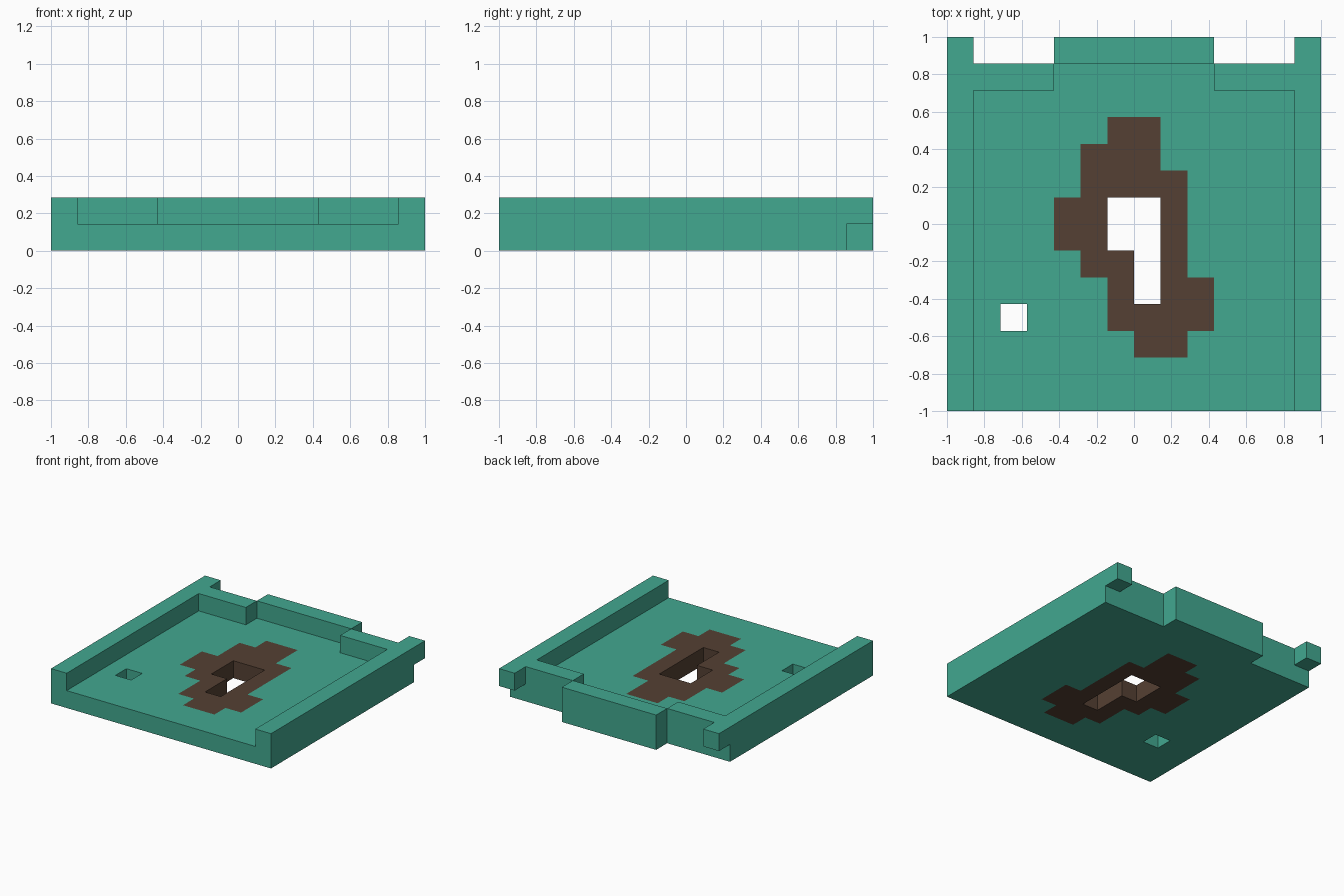
import bpy, bmesh
from mathutils import Vector

if "Cube" in bpy.data.objects:
    bpy.data.objects.remove(bpy.data.objects["Cube"], do_unlink=True)

U = 1 / 7  # size of one building block


def material(name, rgb):
    m = bpy.data.materials.new(name)
    m.use_nodes = True
    m.diffuse_color = (*rgb, 1)
    m.node_tree.nodes["Principled BSDF"].inputs["Base Color"].default_value = (*rgb, 1)
    return m


def blocks(x0, x1, y0, y1, z0=0, z1=1):
    """All block cells inside a box given in block units."""
    return {(x, y, z) for x in range(x0, x1) for y in range(y0, y1) for z in range(z0, z1)}


# Brown patch, row by row
patch = (blocks(-1, 1, 3, 4) | blocks(-2, 1, 2, 3) | blocks(-2, 2, 1, 2)
         | blocks(-3, 2, -1, 1) | blocks(-2, 2, -2, -1)
         | blocks(-1, 3, -4, -2) | blocks(0, 2, -5, -4))

# Floor, raised side rails, rear rims and rear tab
tray = blocks(-7, 7, -7, 6)
for x0 in (-7, 6):
    tray |= blocks(x0, x0 + 1, -7, 7, 1, 2)
for x0 in (-6, 3):
    tray |= blocks(x0, x0 + 3, 5, 6, 1, 2)
tray |= blocks(-3, 3, 6, 7, 0, 2)

# Openings through the floor
tray -= blocks(-1, 1, -1, 1) | blocks(0, 1, -3, -1) | blocks(-5, -4, -4, -3)


def build(name, cells, accent, mats):
    """One shell of outer block faces; accent cells take the second colour."""
    bm = bmesh.new()
    for cell in sorted(cells):
        centre = Vector(cell) + Vector((0.5, 0.5, 0.5))
        for axis in range(3):
            for sign in (-1, 1):
                n = Vector((0, 0, 0))
                n[axis] = sign
                if tuple(int(c + d) for c, d in zip(cell, n)) in cells:
                    continue
                a = Vector((0, 0, 0))
                a[(axis + 1) % 3] = 0.5
                b = n.cross(a)
                mid = centre + n * 0.5
                corners = (mid - a - b, mid + a - b, mid + a + b, mid - a + b)
                face = bm.faces.new([bm.verts.new(p * U) for p in corners])
                face.material_index = int(cell in accent)
    bmesh.ops.remove_doubles(bm, verts=bm.verts, dist=0.001)
    me = bpy.data.meshes.new(name)
    bm.to_mesh(me)
    bm.free()
    for m in mats:
        me.materials.append(m)
    ob = bpy.data.objects.new(name, me)
    bpy.context.collection.objects.link(ob)
    return ob


green = material("sea green", (0.0545, 0.392, 0.279))
brown = material("dark brown", (0.0908, 0.0513, 0.0331))
build("tray", tray, patch, (green, brown))
